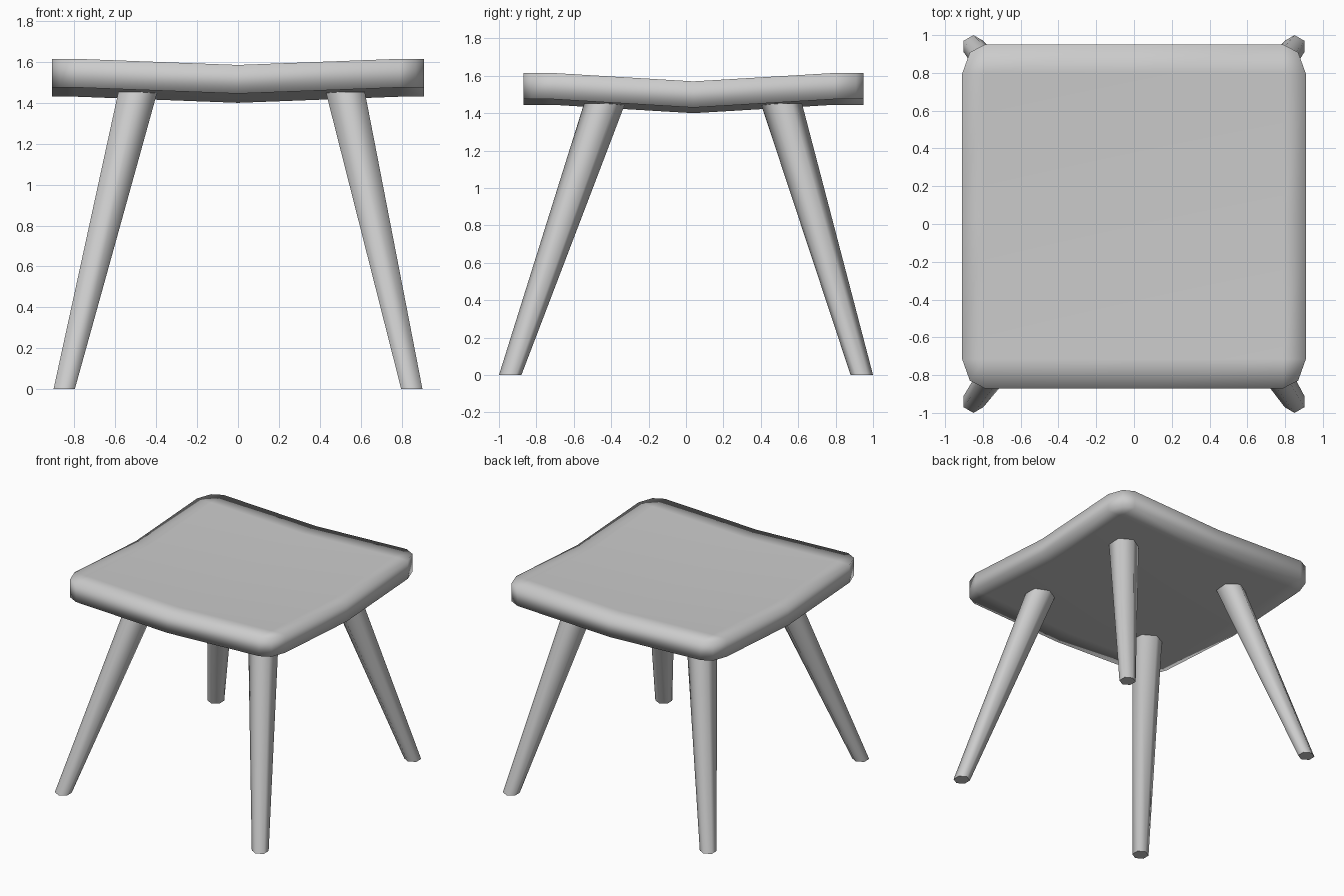
import bpy, bmesh, math

cube = bpy.data.objects.get("Cube")
if cube:
    bpy.data.objects.remove(cube, do_unlink=True)

grey = bpy.data.materials.new("plain grey")
grey.use_nodes = True
grey.diffuse_color = (0.6, 0.6, 0.6, 1)
grey.node_tree.nodes["Principled BSDF"].inputs["Base Color"].default_value = grey.diffuse_color


def finish(name, bm):
    """Turn a bmesh into a smooth shaded grey object."""
    bmesh.ops.recalc_face_normals(bm, faces=bm.faces)
    for face in bm.faces:
        face.smooth = True
    mesh = bpy.data.meshes.new(name)
    bm.to_mesh(mesh)
    bm.free()
    mesh.materials.append(grey)
    obj = bpy.data.objects.new(name, mesh)
    bpy.context.collection.objects.link(obj)
    return obj


# Seat: a slab dished along both axes, with a rim and clipped corners
MID_Y, HALF, THICK = 0.04, 0.91, 0.14
RIM_X, RIM_Y = 0.79, 0.755
bm = bmesh.new()
layers = []
for base in (1.40, 1.40 + THICK):
    grid = []
    for y in (-HALF, -RIM_Y, 0, RIM_Y, HALF):
        row = []
        for x in (-HALF, -RIM_X, 0, RIM_X, HALF):
            z = base + 0.03 * min(abs(x) / RIM_X, 1) + 0.045 * min(abs(y) / RIM_Y, 1)
            corner = abs(x) == HALF and abs(y) == HALF
            pull = 0.955 if corner else 1
            row.append(bm.verts.new((x * pull, y * pull + MID_Y, z)))
        grid.append(row)
    layers.append(grid)
    for j in range(4):
        for i in range(4):
            bm.faces.new((grid[j][i], grid[j][i + 1], grid[j + 1][i + 1], grid[j + 1][i]))

# Seat side walls join the borders of the two layers
border = [(0, i) for i in range(4)] + [(j, 4) for j in range(4)]
border += [(4, 4 - i) for i in range(4)] + [(4 - j, 0) for j in range(4)]
low, high = layers
for (a, b), (c, d) in zip(border, border[1:] + border[:1]):
    bm.faces.new((low[a][b], low[c][d], high[c][d], high[a][b]))
finish("seat", bm)


# Legs: splayed six-sided tapers
def make_leg(name, foot, head):
    bm = bmesh.new()
    rings = []
    for (x, y), z, radius in ((foot, 0, 0.06), (head, 1.452, 0.11)):
        rings.append([bm.verts.new((x + radius * math.sin(k * math.pi / 3),
                                    y + radius * math.cos(k * math.pi / 3), z))
                      for k in range(6)])
    bottom, top = rings
    for k in range(6):
        n = (k + 1) % 6
        bm.faces.new((bottom[k], bottom[n], top[n], top[k]))
    bm.faces.new(bottom)
    bm.faces.new(top)
    obj = finish(name, bm)
    bpy.context.view_layer.objects.active = obj
    obj.select_set(True)
    bpy.ops.object.shade_smooth_by_angle(angle=math.radians(65))
    obj.select_set(False)


for end, foot_y, head_y in (("front", -0.94, -0.435), ("back", 0.94, 0.51)):
    make_leg(end + "_right_leg", (-0.85, foot_y), (-0.49, head_y))
    make_leg(end + "_left_leg", (0.85, foot_y), (0.525, head_y))
